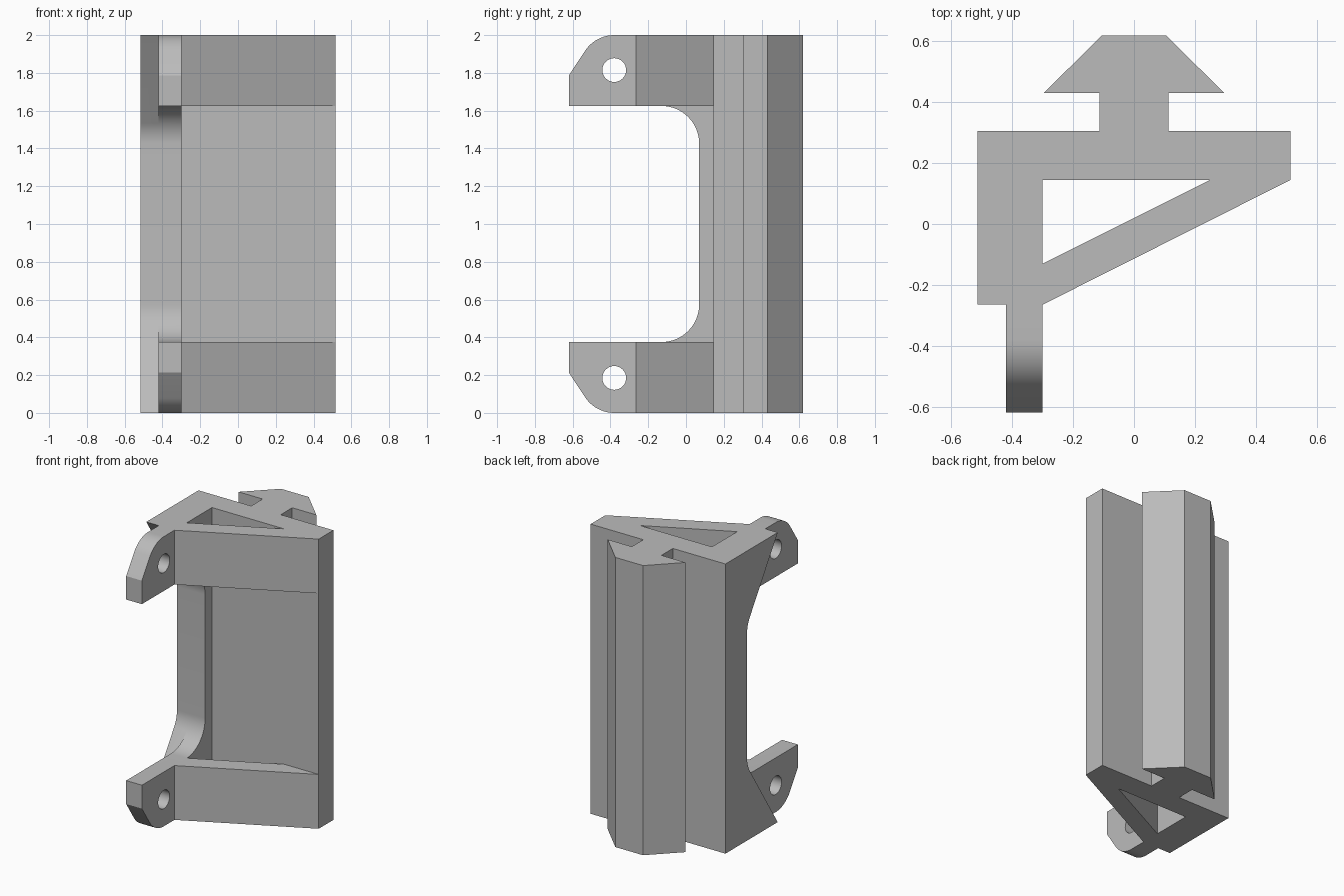
import bpy, bmesh
from math import sin, cos, radians, atan2, acos, hypot, pi
from mathutils import Vector

if "Cube" in bpy.data.objects:
    bpy.data.objects.remove(bpy.data.objects["Cube"])

grey = bpy.data.materials.new("plain_grey")
grey.use_nodes = True
GREY = (0.5, 0.5, 0.5, 1)
grey.diffuse_color = GREY
grey.node_tree.nodes["Principled BSDF"].inputs["Base Color"].default_value = GREY

HEIGHT = 2.0


def prism(name, profile, axis, lo, hi):
    """Extrude a closed profile: (x, y) along Z, or (y, z) along X."""
    bm = bmesh.new()
    place = (lambda a, b: (a, b, lo)) if axis == "Z" else (lambda a, b: (lo, a, b))
    face = bm.faces.new([bm.verts.new(place(a, b)) for a, b in profile])
    out = bmesh.ops.extrude_face_region(bm, geom=[face])
    step = Vector((0, 0, hi - lo)) if axis == "Z" else Vector((hi - lo, 0, 0))
    bmesh.ops.translate(bm, vec=step, verts=[v for v in out["geom"] if isinstance(v, bmesh.types.BMVert)])
    bmesh.ops.recalc_face_normals(bm, faces=bm.faces)
    mesh = bpy.data.meshes.new(name)
    bm.to_mesh(mesh)
    bm.free()
    mesh.materials.append(grey)
    obj = bpy.data.objects.new(name, mesh)
    bpy.context.collection.objects.link(obj)
    return obj


def arc(centre, r, start, end, n):
    return [(centre[0] + r * cos(start + (end - start) * i / n),
             centre[1] + r * sin(start + (end - start) * i / n)) for i in range(n + 1)]


def mirrored(points):
    """Append the points reflected about mid height."""
    return points + [(y, HEIGHT - z) for y, z in reversed(points)]


def boolean(target, other, operation):
    mod = target.modifiers.new(operation.lower(), "BOOLEAN")
    mod.object, mod.operation, mod.solver = other, operation, "EXACT"
    bpy.context.view_layer.objects.active = target
    bpy.ops.object.modifier_apply(modifier=mod.name)
    bpy.data.objects.remove(other)


# Back plate with the dovetail rail
half = [(0.515, 0.145), (0.515, 0.305), (0.113, 0.305), (0.113, 0.43), (0.297, 0.43), (0.106, 0.62)]
bracket = prism("rail_bracket", half + [(-x, y) for x, y in reversed(half)], "Z", 0, HEIGHT)

# Fillet shared by both layers of the side wall
wall_back, wall_front, tab_low = 0.145, -0.265, 1.625
fillet_c, fillet_r = (-0.13, 1.425), 0.2
dy, dz = wall_front - fillet_c[0], HEIGHT - fillet_c[1]
tangent = atan2(dz, dy) - acos(fillet_r / hypot(dy, dz))
lower_fillet = arc(fillet_c, fillet_r, tangent, 0, 8)
upper_fillet = arc(fillet_c, fillet_r, pi / 2, tangent, 10)

# Outer wall layer with sloped ends
outer = prism("outer_wall", mirrored([(wall_back, HEIGHT), (wall_front, HEIGHT)] + lower_fillet),
              "X", -0.515, -0.42)

# Inner wall layer with the two rounded tabs
hole_c = (-0.38, 1.815)
tab = arc(hole_c, 0.185, pi / 2, radians(145), 10) + [(-0.62, 1.787), (-0.62, tab_low)]
inner = prism("tab_wall", mirrored([(wall_back, HEIGHT)] + tab + upper_fillet + lower_fillet[1:]),
              "X", -0.42, -0.3)
for y, z in (hole_c, (hole_c[0], HEIGHT - hole_c[1])):
    boolean(inner, prism("pin_hole", arc((y, z), 0.063, 0, 2 * pi, 32)[:-1], "X", -0.6, -0.2), "DIFFERENCE")

# Diagonal braces at the top and bottom
brace = [(-0.3, -0.265), (0.515, 0.145), (0.25, 0.145), (-0.3, -0.13)]
braces = [prism("brace", brace, "Z", lo, hi) for lo, hi in ((0, HEIGHT - tab_low), (tab_low, HEIGHT))]

# Weld everything into one solid
for part in [inner, outer] + braces:
    boolean(bracket, part, "UNION")

bpy.ops.object.select_all(action="DESELECT")
bracket.select_set(True)
bpy.context.view_layer.objects.active = bracket
bpy.ops.object.shade_smooth_by_angle(angle=radians(25))
